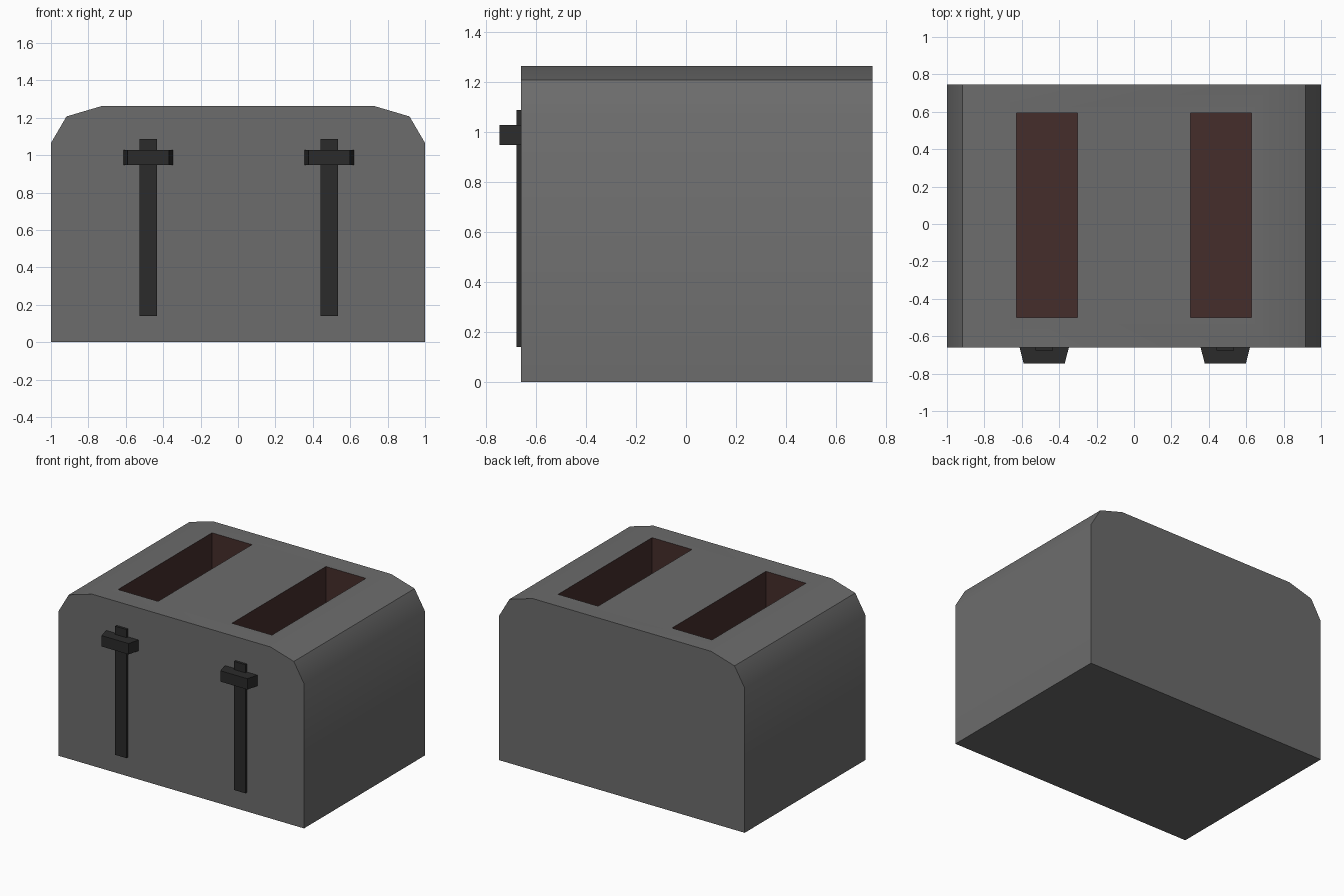
import bpy, bmesh
from math import radians

if "Cube" in bpy.data.objects:
    bpy.data.objects.remove(bpy.data.objects["Cube"])


def material(name, rgb):
    m = bpy.data.materials.new(name)
    m.diffuse_color = (*rgb, 1)
    m.use_nodes = True
    m.node_tree.nodes["Principled BSDF"].inputs["Base Color"].default_value = m.diffuse_color
    return m


shell_mat = material("shell_grey", (0.15, 0.15, 0.15))
slot_mat = material("slot_brown", (0.06, 0.026, 0.024))
lever_mat = material("lever_black", (0.024, 0.024, 0.024))


def prism(name, outline, axis, a, b, mat):
    """Extrude a 2D outline along axis from a to b."""
    def place(p, d):
        return (p[0], d, p[1]) if axis == "y" else (p[0], p[1], d)
    bm = bmesh.new()
    face = bm.faces.new([bm.verts.new(place(p, a)) for p in outline])
    ext = bmesh.ops.extrude_face_region(bm, geom=[face])
    move = place((0, 0), b - a)
    verts = [g for g in ext["geom"] if isinstance(g, bmesh.types.BMVert)]
    bmesh.ops.translate(bm, verts=verts, vec=move)
    bmesh.ops.recalc_face_normals(bm, faces=bm.faces)
    mesh = bpy.data.meshes.new(name)
    bm.to_mesh(mesh)
    bm.free()
    mesh.materials.append(mat)
    obj = bpy.data.objects.new(name, mesh)
    bpy.context.collection.objects.link(obj)
    return obj


def rect(x0, x1, y0, y1):
    return [(x0, y0), (x1, y0), (x1, y1), (x0, y1)]


# Toaster shell: chamfered profile run front to back
half = [(1, 0), (1, 1.065), (0.917, 1.207), (0.727, 1.263)]
outline = half + [(-x, z) for x, z in reversed(half)]
body = prism("toaster_body", outline, "y", -0.66, 0.745, shell_mat)

# Bread slots cut into the top, walls keep the brown material
bpy.context.view_layer.objects.active = body
body.select_set(True)
for side in (-1, 1):
    cx = side * 0.464
    cutter = prism("slot_cutter", rect(cx - 0.163, cx + 0.163, -0.5, 0.593),
                   "z", 0.25, 1.5, slot_mat)
    cutter.hide_render = True
    mod = body.modifiers.new("slot", "BOOLEAN")
    mod.operation = "DIFFERENCE"
    mod.solver = "EXACT"
    mod.material_mode = "TRANSFER"
    mod.object = cutter
    bpy.ops.object.modifier_apply(modifier=mod.name)
    bpy.data.objects.remove(cutter)
bpy.ops.object.shade_smooth_by_angle(angle=radians(35))

# Lever tracks and tapered lever handles on the front
for side, cx in (("left", -0.48), ("right", 0.488)):
    prism(side + "_lever_track", rect(cx - 0.046, cx + 0.046, 0.14, 1.087),
          "y", -0.677, -0.655, lever_mat)
    taper = [(cx - 0.133, -0.655), (cx - 0.11, -0.745),
             (cx + 0.11, -0.745), (cx + 0.133, -0.655)]
    prism(side + "_lever_handle", taper, "z", 0.947, 1.027, lever_mat)
